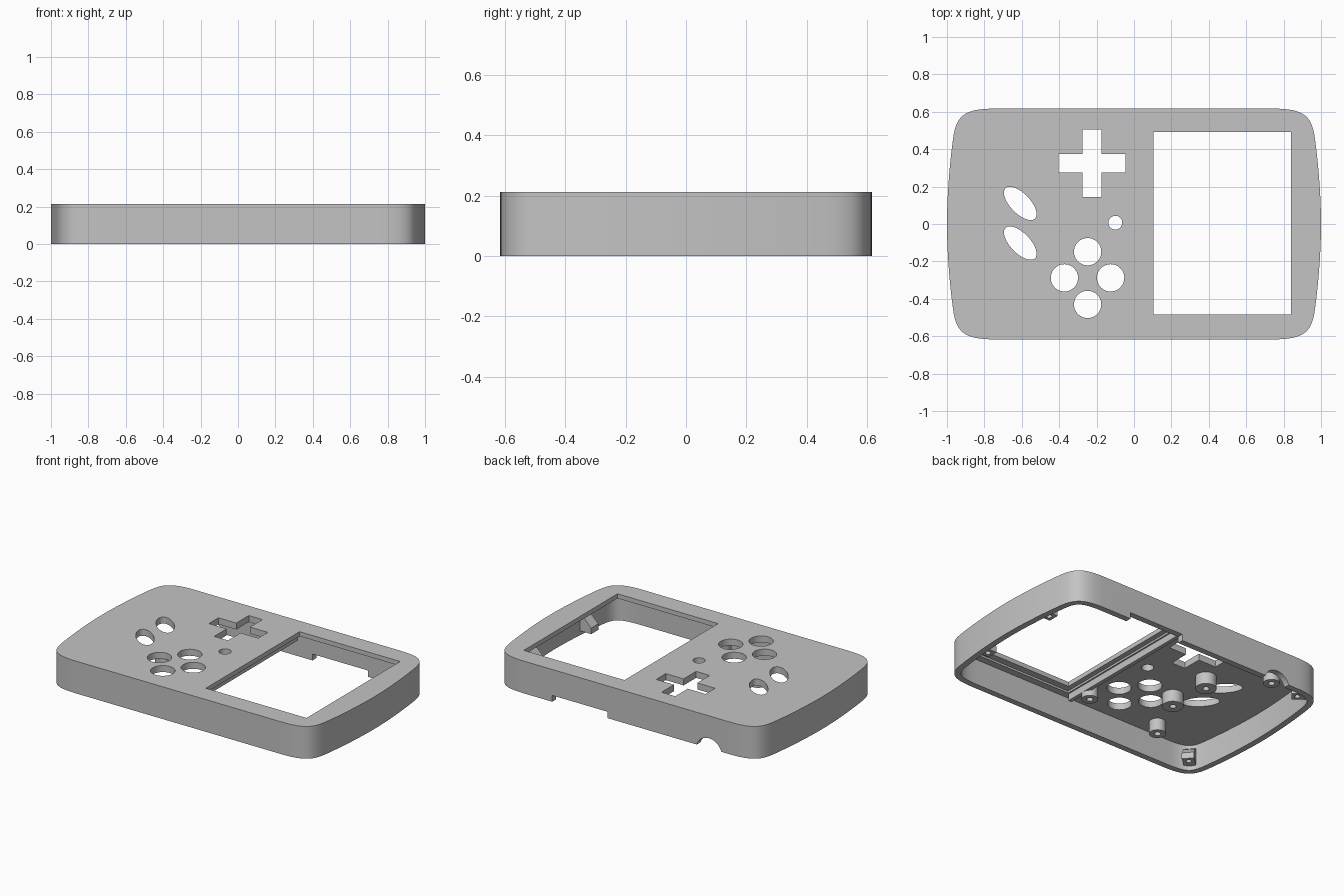
import bpy
import bmesh
from math import sin, cos, pi, radians, atan2
from mathutils import Vector
from mathutils.geometry import interpolate_bezier

cube = bpy.data.objects.get("Cube")
if cube:
    bpy.data.objects.remove(cube, do_unlink=True)

HEIGHT = 0.213
WALL = 0.04
CEILING = 0.17      # underside of the face plate

grey = bpy.data.materials.new("plain grey")
grey.use_nodes = True
grey.diffuse_color = (0.55, 0.55, 0.55, 1)
grey.node_tree.nodes["Principled BSDF"].inputs["Base Color"].default_value = (0.55, 0.55, 0.55, 1)


def finish(name, bm):
    bmesh.ops.recalc_face_normals(bm, faces=bm.faces)
    mesh = bpy.data.meshes.new(name)
    bm.to_mesh(mesh)
    bm.free()
    mesh.materials.append(grey)
    obj = bpy.data.objects.new(name, mesh)
    bpy.context.collection.objects.link(obj)
    return obj


def prism(name, points, z0, z1):
    """Extrude a flat outline from z0 up to z1."""
    bm = bmesh.new()
    face = bm.faces.new([bm.verts.new((p[0], p[1], z0)) for p in points])
    new = bmesh.ops.extrude_face_region(bm, geom=[face])["geom"]
    verts = [v for v in new if isinstance(v, bmesh.types.BMVert)]
    bmesh.ops.translate(bm, vec=(0, 0, z1 - z0), verts=verts)
    return finish(name, bm)


def rect(x0, x1, y0, y1):
    return [(x0, y0), (x1, y0), (x1, y1), (x0, y1)]


def oval(cx, cy, a, b, turn=0, n=48):
    c, s = cos(turn), sin(turn)
    ring = [(a * cos(2 * pi * i / n), b * sin(2 * pi * i / n)) for i in range(n)]
    return [(cx + u * c - v * s, cy + u * s + v * c) for u, v in ring]


def cut(target, cutter):
    mod = target.modifiers.new("cut", 'BOOLEAN')
    mod.operation = 'DIFFERENCE'
    mod.solver = 'EXACT'
    mod.object = cutter
    bpy.context.view_layer.objects.active = target
    bpy.ops.object.modifier_apply(modifier=mod.name)
    bpy.data.objects.remove(cutter, do_unlink=True)


def smooth(obj):
    bpy.ops.object.select_all(action='DESELECT')
    obj.select_set(True)
    bpy.context.view_layer.objects.active = obj
    bpy.ops.object.shade_smooth_by_angle(angle=radians(30))


# Outline: tight corners and gently bowed short sides
side = interpolate_bezier(Vector((1, 0)), Vector((1, 0.15)),
                          Vector((0.985, 0.33)), Vector((0.967, 0.46)), 10)
corner = interpolate_bezier(Vector((0.967, 0.46)), Vector((0.95, 0.585)),
                            Vector((0.9, 0.617)), Vector((0.74, 0.617)), 16)
quarter = [Vector((p[0], p[1])) for p in side + corner[1:]]
upper = quarter + [Vector((-p.x, p.y)) for p in reversed(quarter)]
outline = upper + [Vector((p.x, -p.y)) for p in reversed(upper[1:-1])]


def inset(points, d):
    result = []
    for i, p in enumerate(points):
        t = (points[(i + 1) % len(points)] - points[i - 1]).normalized()
        result.append(p + Vector((-t.y, t.x)) * d)
    return result


# Shell, open underneath
shell = prism("top_shell", outline, 0, HEIGHT)
cut(shell, prism("cavity", inset(outline, WALL), -0.1, CEILING))

# Screen window with a shallow recess behind it
cut(shell, prism("recess", rect(0.07, 0.88, -0.53, 0.53), 0.1, 0.183))
cut(shell, prism("window", rect(0.105, 0.84, -0.485, 0.492), 0.1, 0.3))

# Cross-shaped opening
cx, cy, arm, half = -0.225, 0.325, 0.18, 0.05
quad = [(arm, -half), (arm, half), (half, half)]
cross = []
for k in range(4):
    c, s = round(cos(k * pi / 2)), round(sin(k * pi / 2))
    cross += [(cx + u * c - v * s, cy + u * s + v * c) for u, v in quad]
cut(shell, prism("cross", cross, 0.1, 0.3))

# Round and slanted button openings
for x, y in ((-0.248, -0.148), (-0.248, -0.43), (-0.372, -0.288), (-0.125, -0.288)):
    cut(shell, prism("button", oval(x, y, 0.073, 0.073), 0.1, 0.3))
cut(shell, prism("small_button", oval(-0.1, 0.007, 0.037, 0.037), 0.1, 0.3))
for y in (0.11, -0.102):
    cut(shell, prism("slanted", oval(-0.608, y, 0.113, 0.053, radians(-46)), 0.1, 0.3))

# Back rim: long slot and arched cable opening
cut(shell, prism("slot", rect(0.14, 0.545, 0.5, 0.7), -0.1, 0.042))
arch = prism("arch", oval(0, 0, 0.095, 0.095), -0.1, 0.1)
arch.data.transform(arch.matrix_world.Rotation(pi / 2, 4, 'X'))
arch.data.transform(arch.matrix_world.Translation((-0.6, 0.62, -0.03)))
cut(shell, arch)
smooth(shell)

# Rib beside the window
prism("window_rib", rect(0.035, 0.06, -0.54, 0.54), 0.125, CEILING + 0.005)


def post(name, x, y, r, z0):
    obj = prism(name, oval(x, y, r, r, n=32), z0, CEILING + 0.005)
    cut(obj, prism("bore", oval(x, y, 0.02, 0.02, n=20), z0 - 0.1, CEILING - 0.02))
    smooth(obj)


# Screw posts under the face plate
post("centre_post", 0.01, -0.4, 0.05, 0.09)
post("front_post", -0.565, -0.455, 0.05, 0.09)
post("back_post", -0.7, 0.445, 0.05, 0.09)
post("button_post_front", -0.425, -0.145, 0.064, 0.09)
post("button_post_back", -0.44, 0.145, 0.064, 0.09)


def tab(name, x, y, direction):
    """Screw tab with a sloping gusset, growing inward from the wall."""
    profile = [(-0.015, 0.03), (0.08, 0.03), (0.08, 0.07), (0.03, 0.12), (-0.015, 0.15)]
    d = Vector(direction).normalized()
    side_dir = Vector((-d.y, d.x))
    bm = bmesh.new()
    rings = []
    for w in (-0.037, 0.037):
        ring = []
        for u, z in profile:
            p = Vector((x, y)) + d * u + side_dir * w
            ring.append(bm.verts.new((p.x, p.y, z)))
        rings.append(ring)
        bm.faces.new(ring)
    for i in range(len(profile)):
        j = (i + 1) % len(profile)
        bm.faces.new((rings[0][i], rings[0][j], rings[1][j], rings[1][i]))
    obj = finish(name, bm)
    hole = Vector((x, y)) + d * 0.045
    cut(obj, prism("bore", oval(hole.x, hole.y, 0.017, 0.017, n=20), -0.1, 0.06))


# Tabs at the right wall and at the left corners
for label, s in (("front", -1), ("back", 1)):
    tab("side_tab_" + label, 0.946, 0.285 * s, (-1, 0))
    tab("corner_tab_" + label, -0.885, 0.535 * s, (0.57, -0.5 * s))
